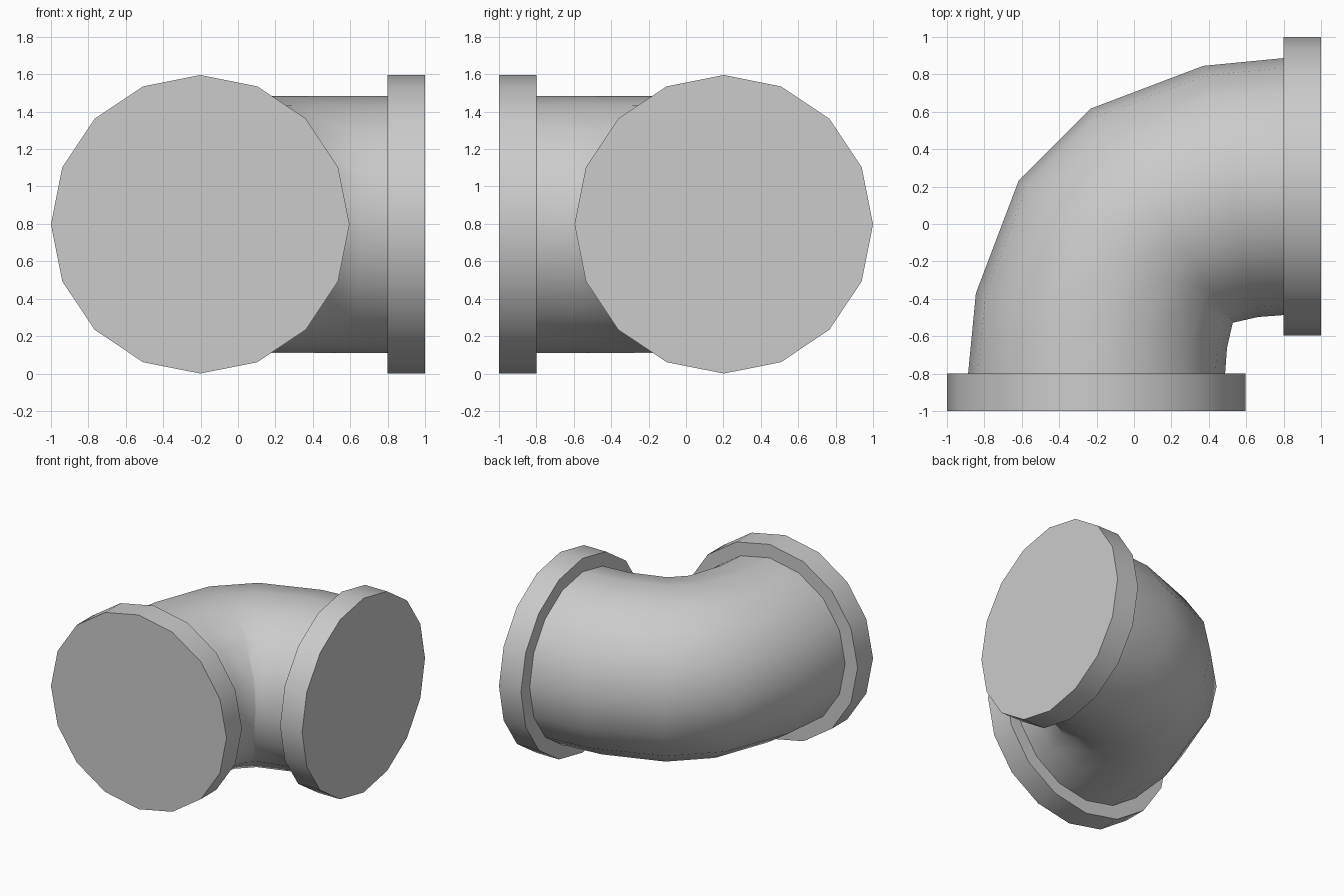
import bpy
import bmesh
from math import sin, cos, pi, radians
from mathutils import Vector

SIDES = 16
FLANGE_R = 0.798
PIPE_R = 0.687
BEND = Vector((0.8, -0.8, FLANGE_R))   # centre that the elbow turns around

cube = bpy.data.objects.get("Cube")
if cube:
    bpy.data.objects.remove(cube, do_unlink=True)

grey = bpy.data.materials.new("light_grey")
grey.use_nodes = True
colour = (0.6, 0.6, 0.6, 1)
grey.diffuse_color = colour
grey.node_tree.nodes["Principled BSDF"].inputs["Base Color"].default_value = colour


def loft(name, rings, capped):
    """Skin a tube through rings given as (centre, angle around bend, radius)."""
    bm = bmesh.new()
    loops = []
    for centre, angle, radius in rings:
        out = Vector((-cos(angle), sin(angle), 0))
        loop = []
        for i in range(SIDES):
            t = 2 * pi * i / SIDES
            loop.append(bm.verts.new(centre + radius * (out * cos(t) + Vector((0, 0, sin(t))))))
        loops.append(loop)
    for a, b in zip(loops, loops[1:]):
        for i in range(SIDES):
            j = (i + 1) % SIDES
            bm.faces.new((a[i], a[j], b[j], b[i]))
    if capped:
        bm.faces.new(loops[0])
        bm.faces.new(loops[-1])
    bmesh.ops.recalc_face_normals(bm, faces=bm.faces)
    mesh = bpy.data.meshes.new(name)
    bm.to_mesh(mesh)
    bm.free()
    mesh.materials.append(grey)
    obj = bpy.data.objects.new(name, mesh)
    bpy.context.collection.objects.link(obj)
    bpy.ops.object.select_all(action='DESELECT')
    obj.select_set(True)
    bpy.context.view_layer.objects.active = obj
    if capped:
        bpy.ops.object.shade_smooth_by_angle(angle=radians(35))
    else:
        bpy.ops.object.shade_smooth()
    return obj


# Elbow: half of the bend, mirrored across the diagonal
half = [(-1.0, 0.0, 0.0), (-0.974, 0.284, 12.25), (-0.844, 0.653, 33.6)]
path = half + [(-y, -x, 90 - a) for x, y, a in reversed(half)]
loft("elbow_pipe",
     [(BEND + Vector((x, y, 0)), radians(a), PIPE_R) for x, y, a in path], False)

# Closed flanges at both ends of the elbow
front = Vector((FLANGE_R - 1, -1, FLANGE_R))
loft("front_flange",
     [(front, 0, FLANGE_R), (front + Vector((0, 0.2, 0)), 0, FLANGE_R)], True)
side = Vector((1, 1 - FLANGE_R, FLANGE_R))
loft("left_flange",
     [(side, pi / 2, FLANGE_R), (side - Vector((0.2, 0, 0)), pi / 2, FLANGE_R)], True)
